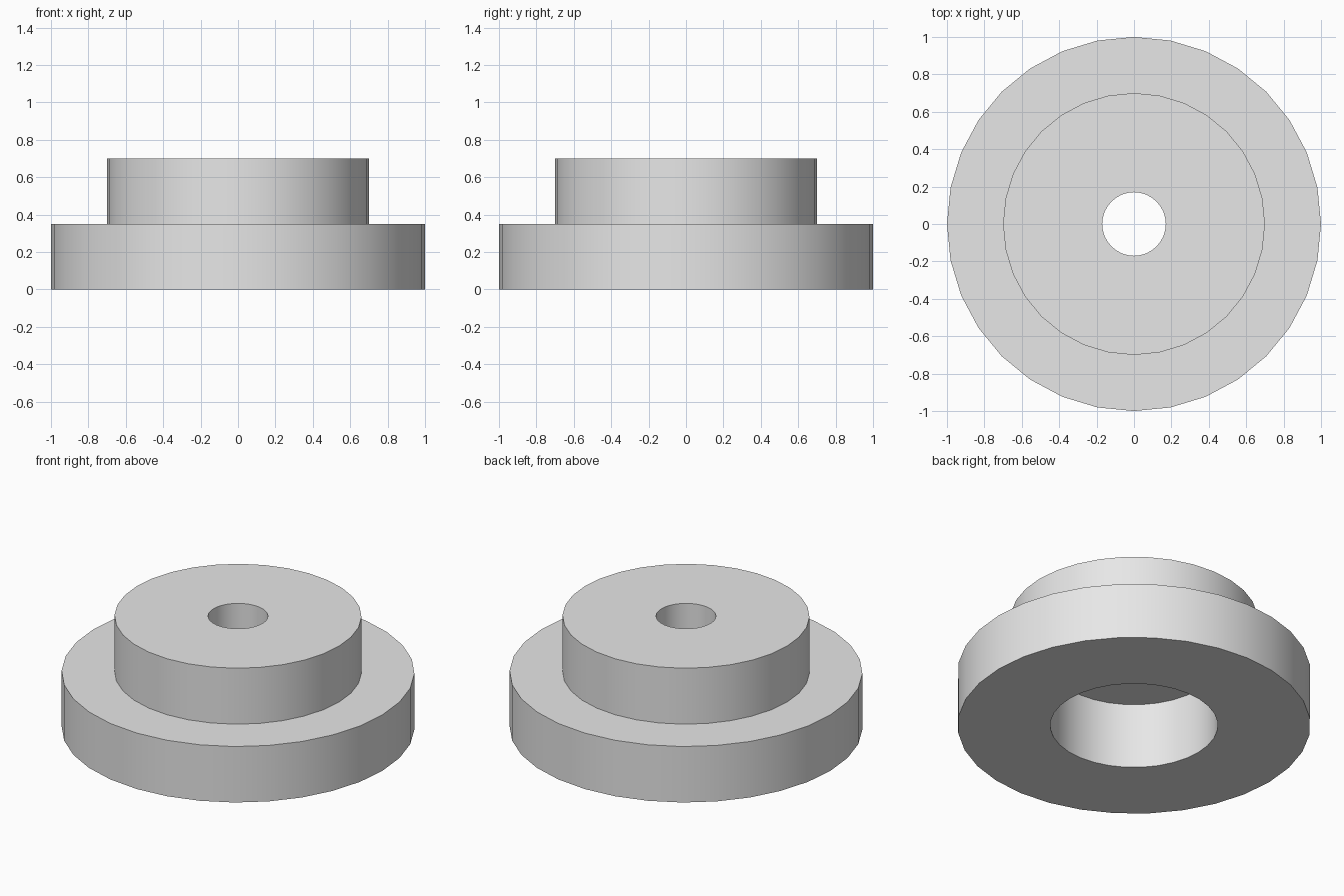
import bpy, bmesh, math

cube = bpy.data.objects.get("Cube")
if cube:
    bpy.data.objects.remove(cube, do_unlink=True)

SEGMENTS = 32
RIM, HUB, BORE, RECESS = 1.0, 0.7, 0.17, 0.475
STEP, TOP, RECESS_TOP = 0.35, 0.7, 0.41

# Plain grey material
grey = bpy.data.materials.new("light grey")
grey.use_nodes = True
colour = (0.8, 0.8, 0.8, 1)
grey.diffuse_color = colour
grey.node_tree.nodes["Principled BSDF"].inputs["Base Color"].default_value = colour

# Closed cross-section: flange, hub, through bore and wide recess underneath
profile = [(RECESS, 0), (RIM, 0), (RIM, STEP), (HUB, STEP), (HUB, TOP),
           (BORE, TOP), (BORE, RECESS_TOP), (RECESS, RECESS_TOP)]

# Revolve the cross-section around z
bm = bmesh.new()
verts = [bm.verts.new((r, 0, z)) for r, z in profile]
edges = [bm.edges.new((v, verts[(i + 1) % len(verts)])) for i, v in enumerate(verts)]
bmesh.ops.spin(bm, geom=verts + edges, cent=(0, 0, 0), axis=(0, 0, 1),
               angle=math.tau, steps=SEGMENTS, use_merge=False)
bmesh.ops.remove_doubles(bm, verts=bm.verts, dist=0.0001)
bmesh.ops.recalc_face_normals(bm, faces=bm.faces)
mesh = bpy.data.meshes.new("stepped_flange")
bm.to_mesh(mesh)
bm.free()
mesh.materials.append(grey)

flange = bpy.data.objects.new("stepped_flange", mesh)
bpy.context.collection.objects.link(flange)

# Smooth walls with crisp rims
bpy.ops.object.select_all(action="DESELECT")
flange.select_set(True)
bpy.context.view_layer.objects.active = flange
bpy.ops.object.shade_smooth_by_angle(angle=math.radians(30))
